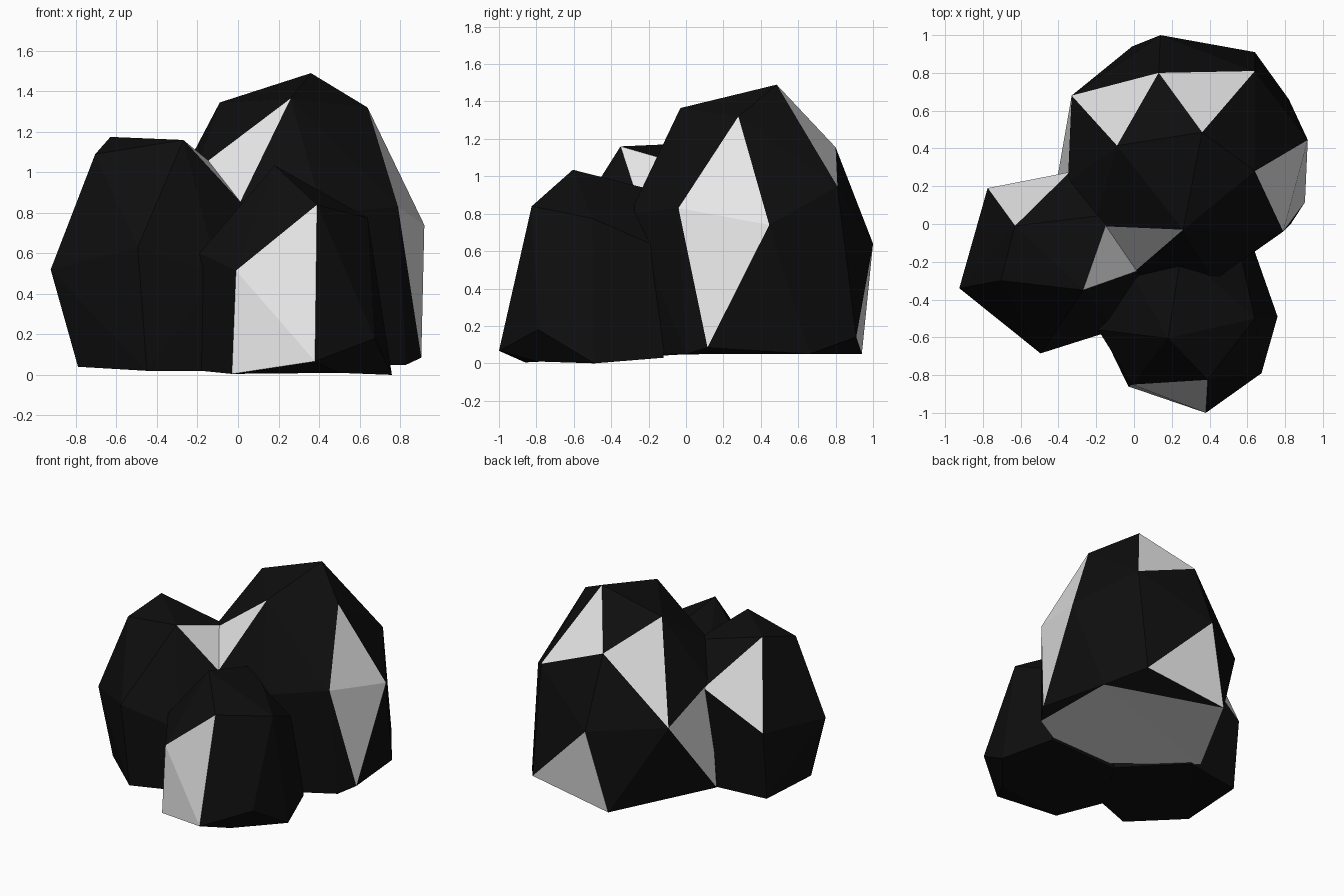
import bpy
import bmesh
from mathutils import Vector

cube = bpy.data.objects.get("Cube")
if cube:
    bpy.data.objects.remove(cube, do_unlink=True)


def flat_material(name, value):
    material = bpy.data.materials.new(name)
    material.use_nodes = True
    colour = (value, value, value, 1)
    material.diffuse_color = colour
    shader = material.node_tree.nodes["Principled BSDF"]
    shader.inputs["Base Color"].default_value = colour
    return material


coal = flat_material("coal black", .0045)
pale = flat_material("pale facet", .8)


def force_edge(mesh, first, second, locked):
    """Turn the edge lying across the wanted one, unless it bounds a facet."""
    for edge in mesh.edges:
        if first in edge.verts and second in edge.verts:
            return
    for edge in list(mesh.edges):
        if frozenset(edge.verts) in locked or len(edge.link_faces) != 2:
            continue
        tips = {v for f in edge.link_faces for v in f.verts} - set(edge.verts)
        if tips == {first, second}:
            bmesh.utils.edge_rotate(edge, True)
            return


def boulder(name, corners, facets):
    """Wrap a skin round the named corners, then colour the pale facets."""
    points = {key: Vector(co) for key, co in corners.items()}
    low = Vector([min(p[i] for p in points.values()) for i in range(3)])
    high = Vector([max(p[i] for p in points.values()) for i in range(3)])
    middle, half = (low + high) / 2, (high - low) / 2

    # Rounded copy of the corners, so that the hull keeps every one of them
    mesh = bmesh.new()
    verts = {}
    for key, point in points.items():
        ray = Vector([(point[i] - middle[i]) / half[i] for i in range(3)])
        verts[key] = mesh.verts.new(ray.normalized() * ray.length ** .25)
    bmesh.ops.convex_hull(mesh, input=list(mesh.verts))

    # Facet borders must be real edges
    triangles = [[verts[key] for key in facet.split()] for facet in facets]
    pairs = [(t[i - 1], t[i]) for t in triangles for i in range(3)]
    locked = {frozenset(pair) for pair in pairs}
    for first, second in pairs:
        force_edge(mesh, first, second, locked)

    wanted = {frozenset(t) for t in triangles}
    for face in mesh.faces:
        face.material_index = int(frozenset(face.verts) in wanted)
        face.smooth = False
    for key, vert in verts.items():
        vert.co = points[key]
    loose = [v for v in mesh.verts if not v.link_faces]
    bmesh.ops.delete(mesh, geom=loose, context="VERTS")
    bmesh.ops.recalc_face_normals(mesh, faces=list(mesh.faces))

    data = bpy.data.meshes.new(name)
    mesh.to_mesh(data)
    mesh.free()
    data.materials.append(coal)
    data.materials.append(pale)
    bpy.context.collection.objects.link(bpy.data.objects.new(name, data))


# Tall boulder at the back
boulder("back_boulder", {
    "summit": (.36, .485, 1.49),
    "west_peak": (-.09, .415, 1.345),
    "east_peak": (.64, .28, 1.32),
    "front_peak": (.26, -.03, 1.365),
    "rear_shoulder": (.13, .8, 1.155),
    "rear_east_shoulder": (.64, .81, .945),
    "rear_west_shoulder": (-.33, .68, .67),
    "west_shoulder": (-.35, .22, .85),
    "front_west_shoulder": (-.21, -.01, 1.01),
    "front_west_chin": (-.03, -.28, .77),
    "front_chin": (.42, -.3, .8),
    "east_front": (.79, -.04, .83),
    "east_rear": (.92, .445, .74),
    "east_foot": (.905, .115, .085),
    "rear_bulge": (.14, 1, .64),
    "rear_foot": (.64, .91, .14),
    "base_west": (-.41, .22, .07),
    "base_rear": (-.01, .94, .05),
    "base_east": (.82, .66, .05),
    "base_front_east": (.83, 0, .05),
    "base_front": (.3, -.3, .05),
}, [
    "summit rear_shoulder rear_east_shoulder",
    "west_peak rear_shoulder rear_west_shoulder",
    "east_peak east_front east_rear",
    "east_front east_foot east_rear",
    "front_peak front_west_shoulder front_west_chin",
    "rear_west_shoulder base_west west_shoulder",
    "rear_bulge rear_foot base_rear",
    "base_west base_rear base_east",
    "base_west base_east base_front_east",
    "base_west base_front_east base_front",
])

# Middle boulder on the -x side
boulder("side_boulder", {
    "summit": (-.63, -.01, 1.175),
    "front_peak": (-.27, -.35, 1.16),
    "west_peak": (-.705, -.3, 1.09),
    "west_bulge": (-.925, -.34, .52),
    "rear_west": (-.775, .19, .56),
    "rear_east": (-.34, .275, .82),
    "inner_peak": (-.13, .05, 1.045),
    "inner_chin": (.07, -.23, .79),
    "front_bulge": (-.495, -.685, .63),
    "front_east": (-.1, -.56, .5),
    "base_front": (-.45, -.65, .02),
    "base_front_east": (-.05, -.5, .02),
    "base_west": (-.79, -.36, .04),
    "base_rear": (-.77, .14, .05),
    "base_rear_east": (-.34, .2, .06),
    "base_inner": (.05, -.15, .04),
}, [
    "summit rear_west rear_east",
    "front_peak inner_peak inner_chin",
])

# Low boulder at the front
boulder("front_boulder", {
    "summit": (.18, -.605, 1.035),
    "rear_peak": (.25, -.15, .92),
    "rear_west": (0, -.28, .78),
    "east_peak": (.64, -.5, .775),
    "rear_east": (.55, -.1, .6),
    "face_top": (.39, -.825, .84),
    "face_west": (-.01, -.85, .515),
    "face_foot_west": (-.03, -.86, .005),
    "face_foot": (.38, -1, .067),
    "front_east_foot": (.675, -.79, .18),
    "west_bulge": (-.19, -.56, .6),
    "base_west": (-.18, -.55, .02),
    "base_east": (.76, -.49, 0),
    "base_front_east": (.5, -.8, .01),
    "base_rear_east": (.63, -.12, .03),
    "base_rear": (.05, -.15, .03),
}, [
    "face_top face_west face_foot",
    "face_west face_foot_west face_foot",
])
